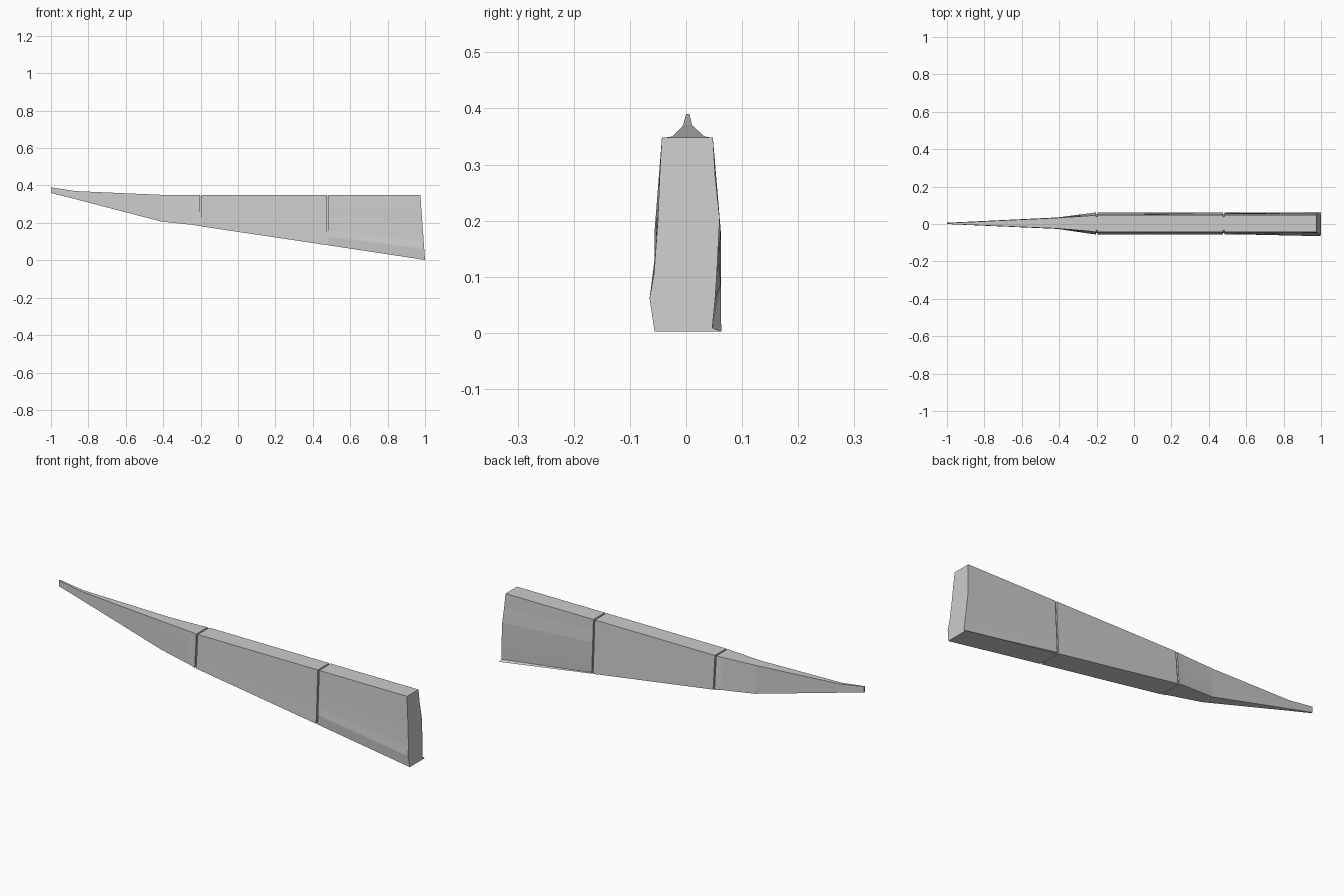
import bpy, bmesh

if "Cube" in bpy.data.objects:
    bpy.data.objects.remove(bpy.data.objects["Cube"])

LEVELS = [0, 0.02, 0.17, 0.3, 0.58, 0.8, 1]   # height fractions of a cross-section


def straight(x, zb, zt, bottom, top, inset=0.0):
    """Tapered section: bottom and top are (left y, right y)."""
    zb, zt = zb + inset * 0.3, zt - inset
    left = [bottom[0] + (top[0] - bottom[0]) * f + inset for f in LEVELS]
    right = [bottom[1] + (top[1] - bottom[1]) * f - inset for f in LEVELS]
    return uneven(x, x, zb, zt, left, right)


def uneven(xb, xt, zb, zt, left, right):
    """Section with its own left and right outline; may lean in x."""
    pts = [(xb + (xt - xb) * f, y, zb + (zt - zb) * f) for f, y in zip(LEVELS, right)]
    pts += [(xb + (xt - xb) * f, y, zb + (zt - zb) * f)
            for f, y in reversed(list(zip(LEVELS, left)))]
    return pts


def loft(name, sections):
    bm = bmesh.new()
    rings = [[bm.verts.new(p) for p in s] for s in sections]
    n = len(rings[0])
    for a, b in zip(rings, rings[1:]):
        for i in range(n):
            j = (i + 1) % n
            bm.faces.new((a[i], a[j], b[j], b[i]))
    bm.faces.new(rings[0])
    bm.faces.new(rings[-1])
    bmesh.ops.recalc_face_normals(bm, faces=bm.faces)
    me = bpy.data.meshes.new(name)
    bm.to_mesh(me)
    bm.free()
    ob = bpy.data.objects.new(name, me)
    bpy.context.collection.objects.link(ob)
    return ob


BOT, TOP = (-0.056, 0.062), (-0.043, 0.048)


def zbot(x):
    return 0.152 - 0.149 * x


# Pointed tip segment
loft("blade_tip", [
    straight(-1.0, 0.360, 0.390, (0.000, 0.007), (0.000, 0.006)),
    straight(-0.87, 0.327, 0.370, (-0.006, 0.013), (-0.005, 0.011)),
    straight(-0.41, 0.207, 0.350, (-0.026, 0.035), (-0.024, 0.033)),
    straight(-0.24, 0.189, 0.348, (-0.051, 0.057), (-0.038, 0.044)),
    straight(-0.203, zbot(-0.203), 0.348, BOT, TOP)])

# Plain middle segment
loft("blade_middle", [straight(x, zbot(x), 0.348, BOT, TOP) for x in (-0.195, 0.476)])

# Uneven end segment with a leaning end face
loft("blade_end", [
    straight(0.484, zbot(0.484), 0.348, BOT, TOP),
    uneven(1.0, 0.975, 0.002, 0.348,
           [-0.056, -0.057, -0.065, -0.057, -0.050, -0.047, -0.043],
           [0.063, 0.047, 0.052, 0.055, 0.060, 0.052, 0.048])])

# Recessed core visible inside the two grooves
for name, x in (("front_groove_core", -0.199), ("rear_groove_core", 0.48)):
    loft(name, [straight(x + d, zbot(x + d), 0.348, BOT, TOP, 0.008) for d in (-0.006, 0.006)])
